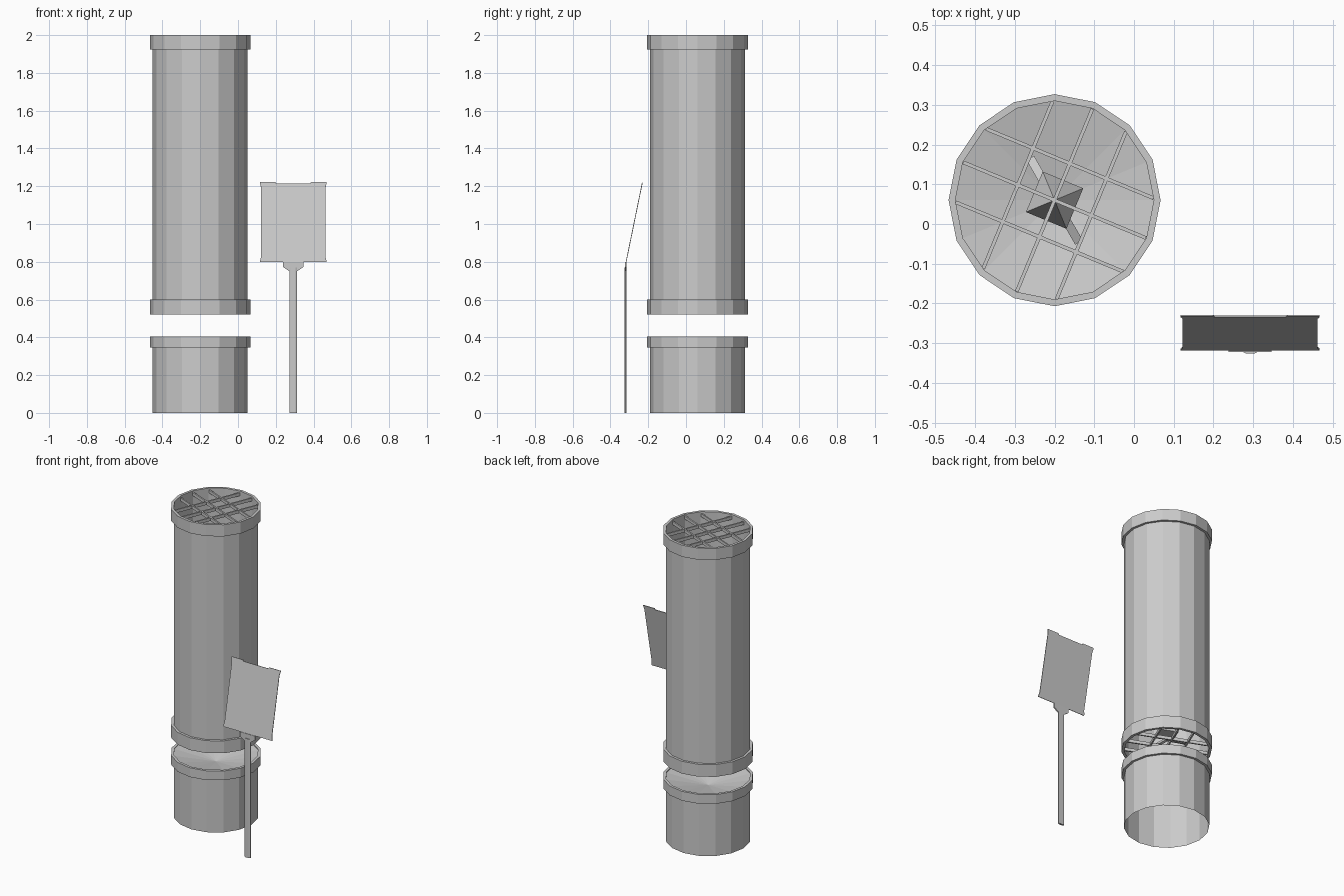
import bpy, bmesh, math
from mathutils import Vector, Matrix

if "Cube" in bpy.data.objects:
    bpy.data.objects.remove(bpy.data.objects["Cube"])

CX, CY, SIDES = -0.20, 0.06, 16


def finish(bm, name):
    bmesh.ops.recalc_face_normals(bm, faces=bm.faces)
    me = bpy.data.meshes.new(name)
    bm.to_mesh(me)
    bm.free()
    ob = bpy.data.objects.new(name, me)
    bpy.context.collection.objects.link(ob)
    return ob


def lathe(name, profile, closed=False):
    """Spin an (r, z) profile round the column axis with flat sides."""
    bm = bmesh.new()
    loops = []
    for r, z in profile:
        if r == 0:
            loops.append([bm.verts.new((CX, CY, z))] * SIDES)
        else:
            loops.append([bm.verts.new((CX + r * math.cos(2 * math.pi * i / SIDES),
                                        CY + r * math.sin(2 * math.pi * i / SIDES), z))
                          for i in range(SIDES)])
    pairs = list(zip(loops, loops[1:]))
    if closed:
        pairs.append((loops[-1], loops[0]))
    for a, b in pairs:
        for i in range(SIDES):
            j = (i + 1) % SIDES
            bm.faces.new(list(dict.fromkeys((a[i], a[j], b[j], b[i]))))
    return finish(bm, name)


def band(name, z0, z1):
    return lathe(name, [(0.267, z0), (0.267, z1), (0.25, z1), (0.25, z0)], True)


def add_box(bm, size, matrix):
    bmesh.ops.create_cube(bm, size=1, matrix=matrix @ Matrix.Diagonal((*size, 1)))


def grille(name, z, height):
    """Three by three crossing bars, turned to match the column facets."""
    bm = bmesh.new()
    for turn in (-22.5, 67.5):
        rot = Matrix.Translation((CX, CY, z)) @ Matrix.Rotation(math.radians(turn), 4, 'Z')
        for off in (-0.1, 0, 0.1):
            length = 2 * math.sqrt(0.249 ** 2 - off ** 2)
            add_box(bm, (length, 0.009, height), rot @ Matrix.Translation((0, off, 0)))
    return finish(bm, name)


def slab(name, outline, origin, up, thickness):
    """Mirror a half outline (x, height) and give it thickness."""
    bm = bmesh.new()
    pts = outline + [(-x, s) for x, s in reversed(outline)]
    face = bm.faces.new([bm.verts.new(Vector(origin) + Vector((x, 0, 0)) + up * s)
                         for x, s in pts])
    ext = bmesh.ops.extrude_face_region(bm, geom=[face])
    normal = Vector((1, 0, 0)).cross(up) * -thickness
    bmesh.ops.translate(bm, vec=normal,
                        verts=[g for g in ext['geom'] if isinstance(g, bmesh.types.BMVert)])
    return finish(bm, name)


# Lower base: open-bottomed wall, collar and shallow funnel top
lathe("base_wall", [(0.2515, 0), (0.2515, 0.345)])
band("base_collar", 0.345, 0.405)
lathe("base_funnel", [(0.25, 0.40), (0, 0.345)])

# Raised column: open tube with a collar and grille at both ends
lathe("column_wall", [(0.2515, 0.60), (0.2515, 1.925)])
band("column_lower_collar", 0.52, 0.60)
band("column_upper_collar", 1.925, 2.0)
grille("lower_grille", 0.54, 0.02)
grille("upper_grille", 1.98, 0.02)

# Pyramid inside the column with two sloping legs
bm = bmesh.new()
bmesh.ops.create_cone(bm, cap_ends=True, segments=4, radius1=0.078, radius2=0, depth=0.13,
                      matrix=Matrix.Translation((CX, CY, 0.685))
                      @ Matrix.Rotation(math.radians(22.5), 4, 'Z'))
finish(bm, "inner_pyramid")
bm = bmesh.new()
for turn in (120, 300):
    add_box(bm, (0.13, 0.022, 0.012),
            Matrix.Translation((CX, CY, 0.59))
            @ Matrix.Rotation(math.radians(turn), 4, 'Z')
            @ Matrix.Rotation(math.radians(22), 4, 'Y')
            @ Matrix.Translation((0.065, 0, 0)))
finish(bm, "inner_legs")

# Sign post: flat bar with a bowed front
SX = 0.2925
bm = bmesh.new()
section = [(-0.021, -0.314), (-0.021, -0.321), (-0.011, -0.326),
           (0.011, -0.326), (0.021, -0.321), (0.021, -0.314)]
face = bm.faces.new([bm.verts.new((SX + x, y, 0)) for x, y in section])
ext = bmesh.ops.extrude_face_region(bm, geom=[face])
bmesh.ops.translate(bm, vec=(0, 0, 0.77),
                    verts=[g for g in ext['geom'] if isinstance(g, bmesh.types.BMVert)])
if face.is_valid and len(face.verts[0].link_faces) < 3:
    bm.faces.new([v for v in face.verts])
finish(bm, "sign_post")

# Bracket joining post and panel
slab("sign_bracket", [(0.021, 0), (0.054, 0.022), (0.054, 0.05)],
     (SX, -0.322, 0.75), Vector((0, 0, 1)), 0.008)

# Tilted sign panel with small lips at its corners
tilt = Vector((0, 0.086, 0.42)).normalized()
slab("sign_panel", [(0.175, 0), (0.175, 0.008), (0.17, 0.03), (0.17, 0.40),
                    (0.175, 0.42), (0.175, 0.43), (0.094, 0.43), (0.09, 0.422)],
     (SX, -0.319, 0.80), tilt, 0.004)
